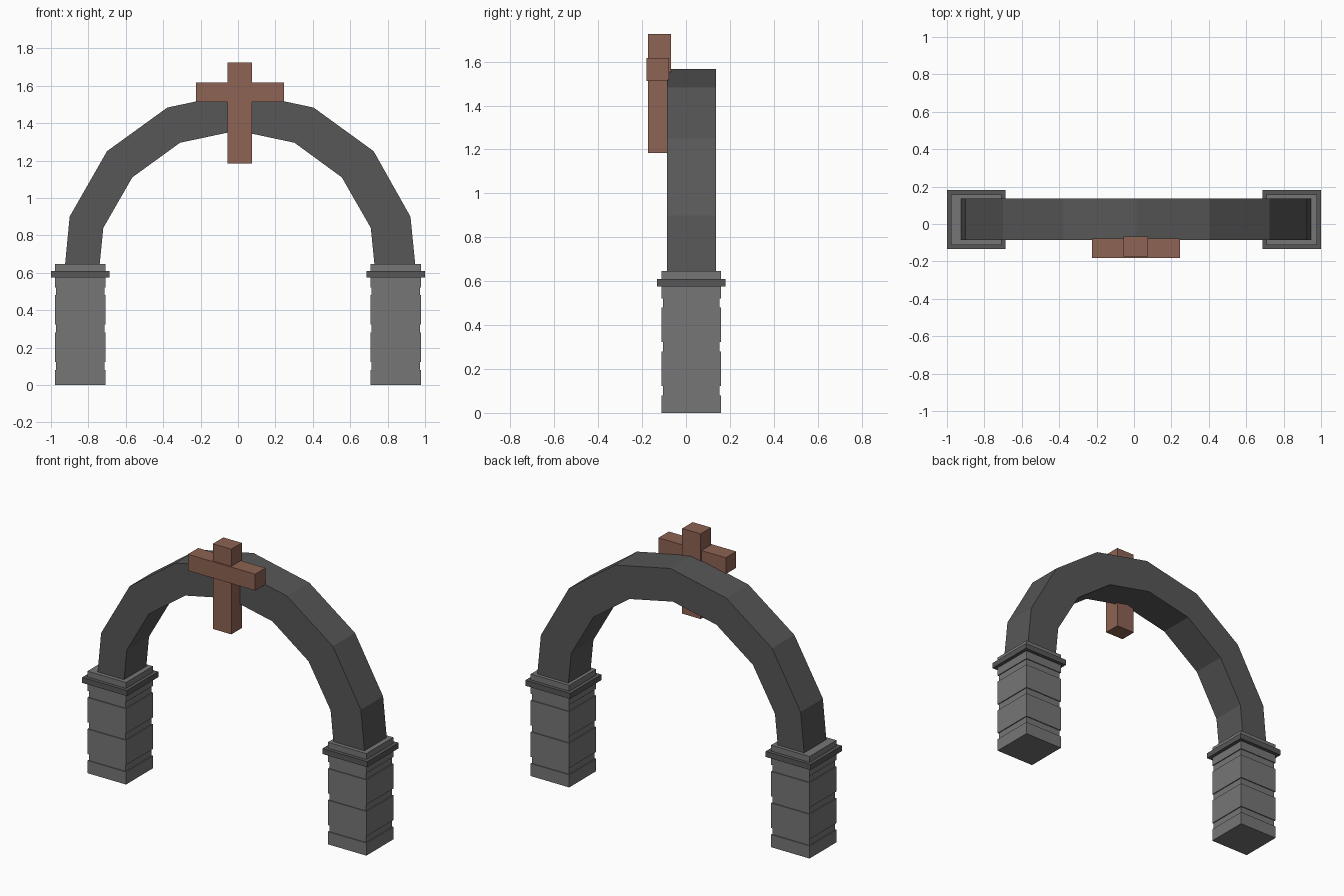
import bpy, bmesh

if "Cube" in bpy.data.objects:
    bpy.data.objects.remove(bpy.data.objects["Cube"])


def material(name, r, g, b):
    m = bpy.data.materials.new(name)
    m.diffuse_color = (r, g, b, 1)
    m.use_nodes = True
    m.node_tree.nodes["Principled BSDF"].inputs["Base Color"].default_value = m.diffuse_color
    return m


wood = material("brown_wood", 0.27, 0.125, 0.088)
dark_stone = material("dark_stone", 0.095, 0.095, 0.095)
light_stone = material("light_stone", 0.18, 0.18, 0.18)


def make_object(name, bm, mat):
    bmesh.ops.recalc_face_normals(bm, faces=bm.faces)
    me = bpy.data.meshes.new(name)
    bm.to_mesh(me)
    bm.free()
    ob = bpy.data.objects.new(name, me)
    bpy.context.collection.objects.link(ob)
    me.materials.append(mat)
    return ob


def box(name, lo, hi, mat):
    bm = bmesh.new()
    bmesh.ops.create_cube(bm, size=1)
    for v in bm.verts:
        for i in range(3):
            v.co[i] = hi[i] if v.co[i] > 0 else lo[i]
    return make_object(name, bm, mat)


def loft(name, sections, mat):
    """Join four-cornered sections in order and cap both ends."""
    bm = bmesh.new()
    rings = [[bm.verts.new(p) for p in s] for s in sections]
    for a, b in zip(rings, rings[1:]):
        for i in range(4):
            j = (i + 1) % 4
            bm.faces.new((a[i], a[j], b[j], b[i]))
    bm.faces.new(rings[0])
    bm.faces.new(rings[-1])
    return make_object(name, bm, mat)


# Pillars: square shaft with three shallow grooves, and a darker projecting band
CY, R, G, C = 0.024, 0.135, 0.129, 0.157
profile = [(R, 0)]
for z in (0.08, 0.28, 0.48):
    profile += [(R, z), (G, z), (G, z + 0.042), (R, z + 0.042)]
profile.append((R, 0.647))
for side, cx in (("left", -0.843), ("right", 0.843)):
    loft(side + "_pillar",
         [[(cx + sx * h, CY + sy * h, z) for sx, sy in ((-1, -1), (1, -1), (1, 1), (-1, 1))]
          for h, z in profile], light_stone)
    box(side + "_pillar_band", (cx - C, CY - C, 0.575), (cx + C, CY + C, 0.61), dark_stone)

# Arch: faceted band, outer and inner outlines joined segment by segment
outer = [(-0.925, 0.64), (-0.90, 0.90), (-0.70, 1.25), (-0.378, 1.483), (0.013, 1.566),
         (0.404, 1.483), (0.725, 1.25), (0.922, 0.90), (0.948, 0.64)]
inner = [(-0.74, 0.64), (-0.72, 0.84), (-0.565, 1.11), (-0.31, 1.295), (-0.004, 1.36),
         (0.302, 1.295), (0.555, 1.11), (0.71, 0.84), (0.73, 0.64)]
Y0, Y1 = -0.086, 0.137
loft("arch", [[(o[0], Y0, o[1]), (o[0], Y1, o[1]), (i[0], Y1, i[1]), (i[0], Y0, i[1])]
              for o, i in zip(outer, inner)], dark_stone)

# Wooden cross on the front of the arch
box("cross_upright", (-0.055, -0.173, 1.185), (0.074, -0.068, 1.725), wood)
box("cross_bar", (-0.225, -0.181, 1.512), (0.247, -0.077, 1.616), wood)
